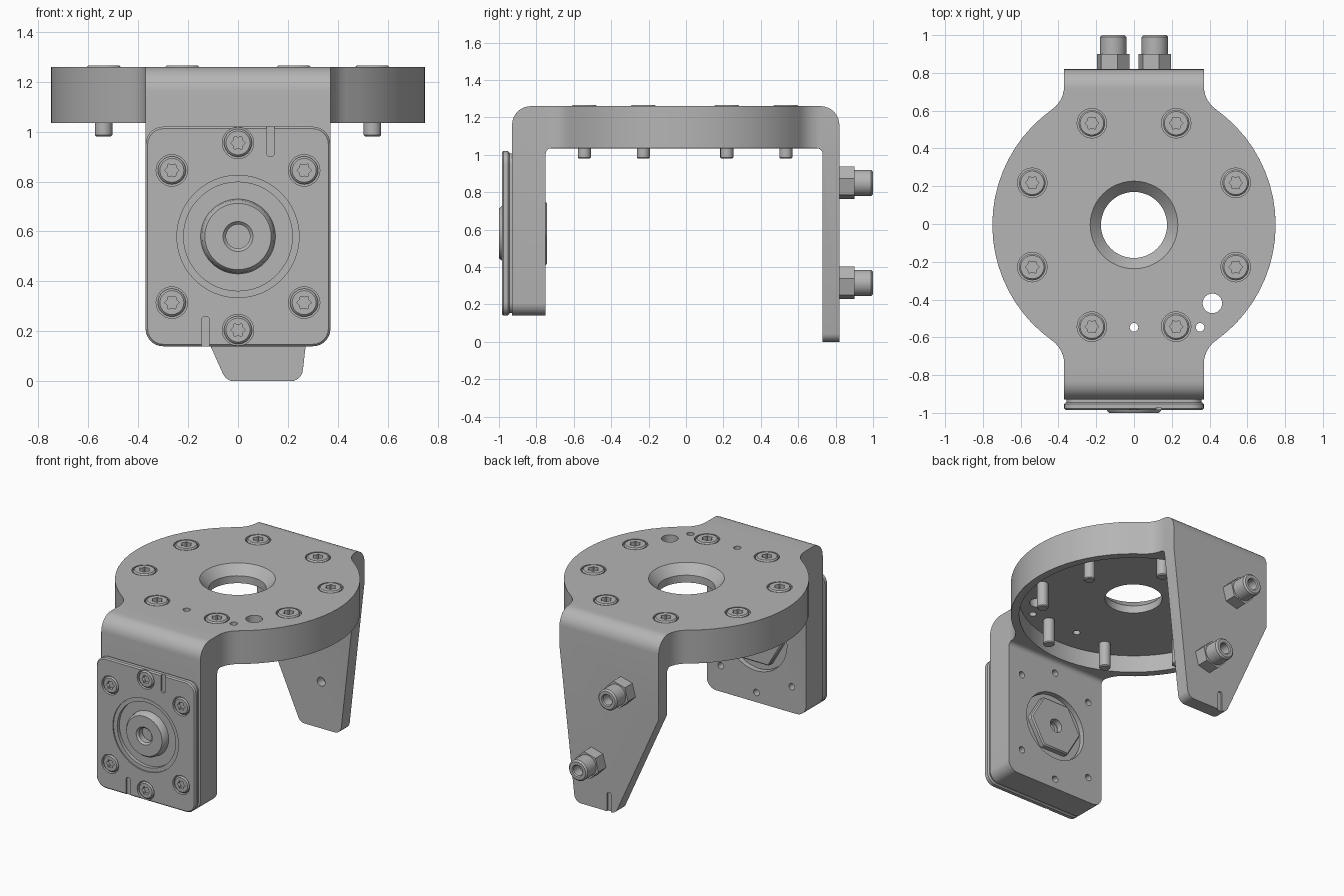
import bpy, bmesh
from math import sin, cos, tan, pi, atan2, sqrt, radians
from mathutils import Vector, Matrix

if "Cube" in bpy.data.objects:
    bpy.data.objects.remove(bpy.data.objects["Cube"], do_unlink=True)

GREY = (0.46, 0.46, 0.46, 1)
metal = bpy.data.materials.new("machined_grey")
metal.use_nodes = True
metal.diffuse_color = GREY
metal.node_tree.nodes["Principled BSDF"].inputs["Base Color"].default_value = GREY

MID_Y = -0.005     # centre of the round plate
HUB_Z = 0.58       # height of the bearing axis


# ---------- outlines ----------
def circle(u, v, r, n=32, turn=0.0):
    return [(u + r * cos(turn + 2 * pi * i / n), v + r * sin(turn + 2 * pi * i / n)) for i in range(n)]


def rounded(corners, n=6):
    """Polygon from (u, v, radius) corners, each rounded by an arc."""
    out = []
    for i, (u, v, r) in enumerate(corners):
        p = Vector((u, v))
        if r == 0:
            out.append((u, v))
            continue
        d1 = (Vector(corners[i - 1][:2]) - p).normalized()
        d2 = (Vector(corners[(i + 1) % len(corners)][:2]) - p).normalized()
        half = d1.angle(d2) / 2
        c = p + (d1 + d2).normalized() * (r / sin(half))
        a, b = p + d1 * (r / tan(half)) - c, p + d2 * (r / tan(half)) - c
        start = atan2(a.y, a.x)
        sweep = (atan2(b.y, b.x) - start + pi) % (2 * pi) - pi
        out += [(c.x + r * cos(start + sweep * k / n), c.y + r * sin(start + sweep * k / n)) for k in range(n + 1)]
    return out


def box(u0, v0, u1, v1, r):
    return rounded([(u0, v0, r), (u1, v0, r), (u1, v1, r), (u0, v1, r)])


def slot(u, v0, v1, r=0.016):
    return box(u - r, v0, u + r, v1, r * 0.98)


def plate_outline(R=0.75, neck=0.37, r=0.15):
    """Disc blended by fillets into a straight neck at both ends."""
    cx = neck + r
    cy = sqrt((R + r) ** 2 - cx ** 2)
    a = atan2(cy, cx)
    q = [(R * cos(a * i / 10), R * sin(a * i / 10)) for i in range(11)]
    q += [(cx + r * cos(pi + a * (1 - i / 6)), cy + r * sin(pi + a * (1 - i / 6))) for i in range(1, 7)]
    q.append((neck, 1.3))
    pts = q + [(-x, y) for x, y in reversed(q)]
    pts += [(-x, -y) for x, y in q[1:]] + [(x, -y) for x, y in reversed(q[1:])]
    return [(x, y + MID_Y) for x, y in pts]


# ---------- solids ----------
def finish(name, bm):
    bmesh.ops.recalc_face_normals(bm, faces=bm.faces)
    mesh = bpy.data.meshes.new(name)
    bm.to_mesh(mesh)
    bm.free()
    mesh.materials.append(metal)
    obj = bpy.data.objects.new(name, mesh)
    bpy.context.collection.objects.link(obj)
    return obj


def prism(name, outlines, axis, lo, hi):
    """Extrude one or more outlines along an axis from lo to hi."""
    place = {"X": lambda u, v: (lo, u, v), "Y": lambda u, v: (u, lo, v), "Z": lambda u, v: (u, v, lo)}[axis]
    step = Vector([(hi - lo) * (axis == k) for k in "XYZ"])
    bm = bmesh.new()
    for line in outlines:
        face = bm.faces.new([bm.verts.new(place(u, v)) for u, v in line])
        ext = bmesh.ops.extrude_face_region(bm, geom=[face])
        moved = [e for e in ext["geom"] if isinstance(e, bmesh.types.BMVert)]
        bmesh.ops.translate(bm, verts=moved, vec=step)
    return finish(name, bm)


def lathe(name, profile, matrix=Matrix(), steps=48):
    """Spin a closed (radius, height) profile about z, then place it."""
    bm = bmesh.new()
    verts = [bm.verts.new((r, 0, h)) for r, h in profile]
    edges = [bm.edges.new(pair) for pair in zip(verts, verts[1:])]
    bmesh.ops.spin(bm, geom=verts + edges, cent=(0, 0, 0), axis=(0, 0, 1), angle=2 * pi, steps=steps)
    bmesh.ops.remove_doubles(bm, verts=bm.verts, dist=0.0001)
    bmesh.ops.transform(bm, matrix=matrix, verts=bm.verts)
    return finish(name, bm)


def apply(obj, mod):
    bpy.context.view_layer.objects.active = obj
    bpy.ops.object.modifier_apply(modifier=mod.name)


def cut(obj, cutter, operation="DIFFERENCE"):
    cutter.hide_render = True
    mod = obj.modifiers.new("cut", "BOOLEAN")
    mod.operation, mod.solver, mod.object = operation, "EXACT", cutter
    apply(obj, mod)
    bpy.data.objects.remove(cutter, do_unlink=True)


def chamfer(obj, width):
    mod = obj.modifiers.new("chamfer", "BEVEL")
    mod.width, mod.segments, mod.limit_method, mod.angle_limit = width, 1, "ANGLE", radians(40)
    apply(obj, mod)


def smooth(obj):
    bpy.ops.object.select_all(action="DESELECT")
    obj.select_set(True)
    bpy.context.view_layer.objects.active = obj
    bpy.ops.object.shade_smooth_by_angle(angle=radians(30))


TO_FRONT = Matrix.Rotation(pi / 2, 4, "X")
TO_BACK = Matrix.Rotation(-pi / 2, 4, "X")

# ---------- screw positions ----------
top_screws = [(0.583 * cos(pi / 8 + k * pi / 4), MID_Y + 0.583 * sin(pi / 8 + k * pi / 4)) for k in range(8)]
cover_screws = [(x, HUB_Z + s * z) for s in (-1, 1) for x, z in ((0, 0.375), (-0.265, 0.265), (0.265, 0.265))]
rear_bolts = [(-0.11, 0.85), (0.11, 0.315)]

# ---------- bracket body: bent profile trimmed to the plate outline ----------
body = prism("bracket_body", [rounded([
    (-0.93, -0.2, 0), (-0.93, 1.26, 0.1), (0.82, 1.26, 0.1), (0.82, -0.2, 0),
    (0.73, -0.2, 0), (0.73, 1.035, 0.03), (-0.75, 1.035, 0.03), (-0.75, -0.2, 0)], 8)], "X", -1, 1)
cut(body, prism("plan_trim", [plate_outline()], "Z", -0.5, 2), "INTERSECT")
W = 0.3705
cut(body, prism("front_arm_trim", [rounded([
    (-0.6, 0.9, 0), (-W, 0.9, 0), (-W, 0.14, 0.07), (W, 0.14, 0.07),
    (W, 0.9, 0), (0.6, 0.9, 0), (0.6, -0.4, 0), (-0.6, -0.4, 0)])], "Y", -1.2, -0.3))
cut(body, prism("rear_arm_trim", [rounded([
    (-0.6, 0.95, 0), (-W, 0.95, 0), (-W, 0.72, 0.05), (-0.047, 0, 0.05), (0.255, 0, 0.05),
    (W, 1.02, 0), (0.6, 1.02, 0), (0.6, -0.4, 0), (-0.6, -0.4, 0)])], "Y", 0.3, 1.2))
chamfer(body, 0.012)

# underside recess, central hole and top drillings
cut(body, prism("recess", [circle(0, MID_Y, 0.70, 64)], "Z", 0.9, 1.15))
cut(body, lathe("centre_hole", [(0, 1), (0.175, 1), (0.175, 1.2), (0.233, 1.261), (0.233, 1.4), (0, 1.4)],
                Matrix.Translation((0, MID_Y, 0))))
cut(body, prism("counterbores", [circle(x, y, 0.078) for x, y in top_screws], "Z", 1.21, 1.4))
cut(body, prism("pin_holes", [circle(0, -0.547, 0.023, 16), circle(0.35, -0.547, 0.023, 16),
                              circle(0.415, -0.42, 0.052, 24)], "Z", 1, 1.4))

# bearing bore and threaded holes in the arms
cut(body, prism("bore", [circle(0, HUB_Z, 0.228, 48)], "Y", -1.1, -0.6))
cut(body, prism("front_threads", [circle(x, z, 0.022, 16) for x, z in cover_screws], "Y", -0.82, -0.6))
cut(body, prism("rear_threads", [circle(x, z, 0.03, 20) for x, z in rear_bolts], "Y", 0.6, 0.79))
cut(body, prism("rear_mark", [slot(0, -0.1, 0.13)], "Y", 0.808, 0.9))
smooth(body)

# ---------- front cover plate ----------
cover = prism("front_cover", [box(-0.37, 0.14, 0.37, 1.02, 0.07)], "Y", -0.985, -0.945)
chamfer(cover, 0.008)
cut(cover, prism("cover_step", [circle(0, HUB_Z, 0.245, 48)], "Y", -1.1, -0.977))
cut(cover, prism("cover_hole", [circle(0, HUB_Z, 0.218, 48)], "Y", -1.1, -0.9))
cut(cover, prism("cover_bores", [circle(x, z, 0.063) for x, z in cover_screws], "Y", -1.1, -0.958))
cut(cover, prism("cover_marks", [slot(0.13, 0.9, 1.1), slot(-0.13, 0.05, 0.26)], "Y", -1.1, -0.973))
smooth(cover)
smooth(prism("cover_shim", [box(-0.357, 0.153, 0.357, 1.007, 0.06)], "Y", -0.95, -0.925))

# ---------- bearing hub and its nut ----------
smooth(lathe("bearing_hub", [
    (0, 0.80), (0.04, 0.80), (0.04, 0.78), (0.224, 0.78), (0.224, 0.953), (0.15, 0.953), (0.145, 0.985),
    (0.133, 1.0), (0.06, 1.0), (0.048, 0.988), (0.048, 0.92), (0, 0.92)],
    Matrix.Translation((0, 0, HUB_Z)) @ TO_FRONT))
nut = prism("hub_nut", [circle(0, HUB_Z, 0.195, 6)], "Y", -0.79, -0.742)
chamfer(nut, 0.008)
cut(nut, prism("nut_hole", [circle(0, HUB_Z, 0.045)], "Y", -0.9, -0.6))
smooth(nut)


# ---------- star socket screws ----------
def screws(name, head, shank, length, depth, places, turn):
    first = lathe(name, [(0, -length), (shank - 0.006, -length), (shank, -length + 0.006), (shank, -depth),
                         (head, -depth), (head, -0.008), (head - 0.008, 0), (0, 0)], steps=32)
    star = [(head * (0.52, 0.38)[i % 2] * cos(i * pi / 6), head * (0.52, 0.38)[i % 2] * sin(i * pi / 6))
            for i in range(12)]
    cut(first, prism("star_socket", [star], "Z", -depth * 0.7, 0.1))
    smooth(first)
    for i, spot in enumerate(places):
        obj = first if i == 0 else bpy.data.objects.new(f"{name}_{i + 1}", first.data)
        if i:
            bpy.context.collection.objects.link(obj)
        obj.matrix_world = Matrix.Translation(spot) @ turn


screws("top_screw", 0.07, 0.035, 0.285, 0.056, [(x, y, 1.265) for x, y in top_screws], Matrix())
screws("cover_screw", 0.056, 0.02, 0.12, 0.03, [(x, -0.985, z) for x, z in cover_screws], TO_FRONT)

# ---------- rear bolts: hexagonal collar and hollow cap ----------
for i, (x, z) in enumerate(rear_bolts):
    smooth(prism(f"rear_collar_{i + 1}", [circle(x, z, 0.09, 6, radians(15))], "Y", 0.81, 0.9))
    smooth(lathe(f"rear_cap_{i + 1}", [
        (0, 0.88), (0.07, 0.88), (0.07, 0.99), (0.06, 1.0), (0.04, 1.0), (0.034, 0.993), (0.034, 0.93), (0, 0.93)],
        Matrix.Translation((x, 0, z)) @ TO_BACK, 32))
